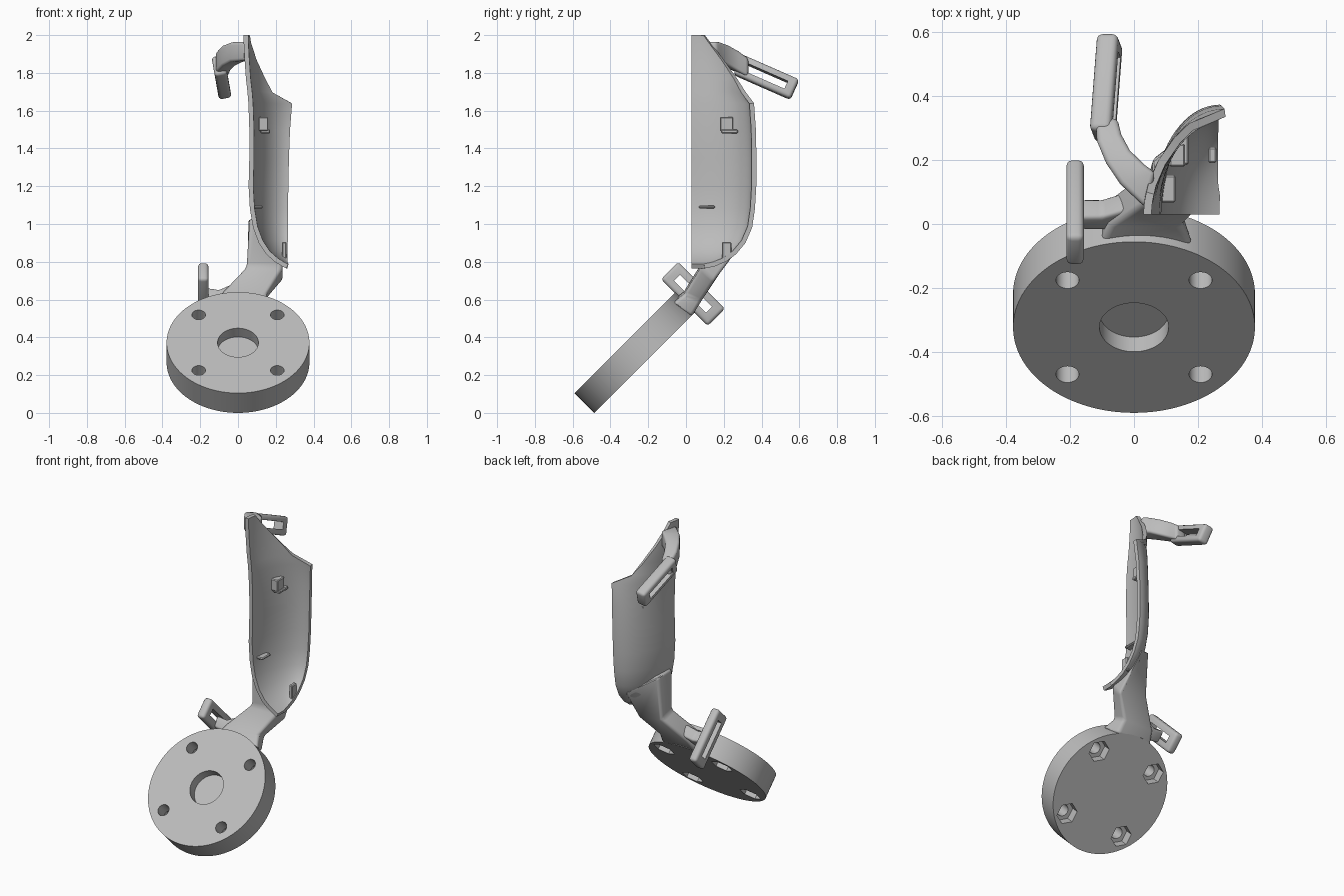
import bpy, bmesh, math
from mathutils import Vector, Matrix

if "Cube" in bpy.data.objects:
    bpy.data.objects.remove(bpy.data.objects["Cube"])

GREY = (0.5, 0.5, 0.5, 1)
mat = bpy.data.materials.new("plain_grey")
mat.use_nodes = True
mat.diffuse_color = GREY
mat.node_tree.nodes["Principled BSDF"].inputs["Base Color"].default_value = GREY


def make(name, bm, matrix=Matrix()):
    bmesh.ops.recalc_face_normals(bm, faces=bm.faces)
    me = bpy.data.meshes.new(name)
    bm.to_mesh(me)
    bm.free()
    me.materials.append(mat)
    ob = bpy.data.objects.new(name, me)
    bpy.context.collection.objects.link(ob)
    ob.matrix_world = matrix
    return ob


def finish(ob, cutters=(), angle=35):
    """Apply modifiers, drop the cutters and shade smooth with sharp edges."""
    for c in cutters:
        c.hide_render = True
        m = ob.modifiers.new("cut", 'BOOLEAN')
        m.operation, m.solver, m.object = 'DIFFERENCE', 'EXACT', c
    bpy.context.view_layer.update()
    deps = bpy.context.evaluated_depsgraph_get()
    me = bpy.data.meshes.new_from_object(ob.evaluated_get(deps))
    ob.modifiers.clear()
    ob.data = me
    for c in cutters:
        bpy.data.objects.remove(c)
    for o in bpy.context.selected_objects:
        o.select_set(False)
    ob.select_set(True)
    bpy.context.view_layer.objects.active = ob
    bpy.ops.object.shade_smooth_by_angle(angle=math.radians(angle))


def bevel(ob, width, segments=3):
    m = ob.modifiers.new("bevel", 'BEVEL')
    m.width, m.segments = width, segments


def box(name, size, matrix):
    bm = bmesh.new()
    bmesh.ops.create_cube(bm, size=1, matrix=Matrix.Diagonal((*size, 1)))
    return make(name, bm, matrix)


def cylinder(name, radius, z0, z1, matrix, x=0, y=0, sides=64):
    bm = bmesh.new()
    bmesh.ops.create_cone(bm, cap_ends=True, segments=sides, radius1=radius, radius2=radius,
                          depth=z1 - z0, matrix=Matrix.Translation((x, y, (z0 + z1) / 2)))
    return make(name, bm, matrix)


def loft(name, rings, width):
    """Closed bar through four-cornered sections."""
    bm = bmesh.new()
    vs = [[bm.verts.new(p) for p in ring] for ring in rings]
    for a, b in zip(vs, vs[1:]):
        for i in range(4):
            j = (i + 1) % 4
            bm.faces.new((a[i], a[j], b[j], b[i]))
    bm.faces.new(vs[0])
    bm.faces.new(vs[-1][::-1])
    ob = make(name, bm)
    bevel(ob, width)
    return ob


def strap_loop(name, size, slot, matrix):
    ob = box(name, size, matrix)
    bevel(ob, 0.018)
    finish(ob, [box("slot_cutter", slot, matrix)])


# Tilted mounting disc: blind centre recess, bolt holes, hexagonal nut pockets
THICK = 0.148
tilt = Matrix.Translation((0, -0.323, 0.372)) @ Matrix.Rotation(math.radians(45), 4, 'X')
disc = cylinder("mounting_disc", 0.378, -THICK, 0, tilt, sides=128)
cuts = [cylinder("recess_cutter", 0.108, -0.065, 0.1, tilt)]
for sx in (-1, 1):
    for sy in (-1, 1):
        x, y = 0.208 * sx, 0.208 * sy
        cuts.append(cylinder("bolt_cutter", 0.036, -0.3, 0.1, tilt, x, y, 32))
        cuts.append(cylinder("nut_cutter", 0.067, -0.3, -0.09, tilt, x, y, 6))
finish(disc, cuts)

# Shell: quarter-round bowl, rows of (height, left x, right x, back y, back limit)
FRONT = 0.03
ROWS = [
    (2.00, 0.030, 0.29, 0.30, 0.10), (1.96, 0.030, 0.29, 0.32, 0.13),
    (1.87, 0.035, 0.29, 0.34, 0.20), (1.77, 0.042, 0.29, 0.35, 0.27),
    (1.70, 0.050, 0.287, 0.355, 0.315), (1.64, 0.055, 0.283, 0.36, 0.36),
    (1.50, 0.060, 0.274, 0.37, 1), (1.35, 0.060, 0.268, 0.373, 1),
    (1.20, 0.056, 0.265, 0.372, 1), (1.08, 0.063, 0.263, 0.365, 1),
    (0.98, 0.080, 0.262, 0.35, 1), (0.90, 0.110, 0.262, 0.315, 1),
    (0.84, 0.150, 0.261, 0.265, 1), (0.80, 0.195, 0.261, 0.21, 1),
    (0.775, 0.235, 0.261, 0.15, 1), (0.765, 0.256, 0.261, 0.10, 1)]
STEPS = 20


def shell_row(row, inset=0):
    z, x0, x1, y1, limit = row
    x0, y1 = x0 + inset, y1 - inset
    end = math.asin(min(1, (limit - FRONT) / (y1 - FRONT)))
    return [Vector((x1 - (x1 - x0) * math.cos(end * i / STEPS),
                    FRONT + (y1 - FRONT) * math.sin(end * i / STEPS), z))
            for i in range(STEPS + 1)]


bm = bmesh.new()
grid = [[bm.verts.new(p) for p in shell_row(r)] for r in ROWS]
for a, b in zip(grid, grid[1:]):
    for i in range(STEPS):
        bm.faces.new((a[i], a[i + 1], b[i + 1], b[i]))
shell = make("shin_shell", bm)
if sum(p.normal.x * p.area for p in shell.data.polygons) > 0:
    shell.data.flip_normals()
solid = shell.modifiers.new("wall", 'SOLIDIFY')
solid.thickness, solid.offset = 0.025, -1
finish(shell, angle=40)

# Bent neck joining disc and shell, trimmed to the bowl
neck = loft("neck", [
    [(-0.11, -0.07, 0.60), (0.19, -0.07, 0.58), (0.15, 0.03, 0.51), (-0.10, 0.03, 0.51)],
    [(-0.08, -0.01, 0.645), (0.15, -0.01, 0.63), (0.14, 0.08, 0.59), (-0.08, 0.08, 0.59)],
    [(0.045, 0.07, 0.775), (0.238, 0.08, 0.77), (0.238, 0.15, 0.70), (0.05, 0.18, 0.74)],
    [(0.062, 0.05, 1.03), (0.22, 0.10, 1.00), (0.21, 0.33, 0.93), (0.055, 0.20, 1.03)]], 0.018)
bm = bmesh.new()
for r in ROWS[8:-1]:
    for p in shell_row(r, 0.012):
        bm.verts.new(p)
    bm.verts.new((0.32, FRONT - 0.06, r[0]))
    bm.verts.new((r[1] + 0.012, FRONT - 0.06, r[0]))
    bm.verts.new((0.32, r[3] - 0.012, r[0]))
hull = bmesh.ops.convex_hull(bm, input=bm.verts)
bmesh.ops.delete(bm, geom=list({v for v in hull["geom_interior"] if isinstance(v, bmesh.types.BMVert)}),
                 context='VERTS')
finish(neck, [make("bowl_cutter", bm)])

# Lower strap loop with its tab
strap_loop("lower_strap_loop", (0.055, 0.13, 0.35), (0.2, 0.045, 0.24),
           Matrix.Translation((-0.184, 0.037, 0.63)) @ Matrix.Rotation(math.radians(45), 4, 'X'))
tab = loft("lower_loop_tab", [
    [(-0.165, -0.02, 0.61), (-0.165, 0.02, 0.665), (-0.165, 0.08, 0.62), (-0.165, 0.03, 0.565)],
    [(-0.10, -0.02, 0.60), (-0.10, 0.02, 0.655), (-0.10, 0.08, 0.61), (-0.10, 0.03, 0.555)],
    [(0.0, -0.02, 0.60), (0.0, 0.05, 0.70), (0.0, 0.11, 0.65), (0.0, 0.03, 0.54)]], 0.012)
finish(tab)

# Upper strap loop on a curved arm
strap_loop("upper_strap_loop", (0.068, 0.33, 0.115), (0.3, 0.23, 0.045),
           Matrix.Translation((-0.087, 0.425, 1.777))
           @ Matrix.Rotation(math.radians(-10), 4, 'Y') @ Matrix.Rotation(math.radians(-24), 4, 'X'))
# sections: centre, horizontal half-width vector, half-height
PATH = [((0.052, 0.105, 1.915), (0.015, 0.055), 0.05), ((-0.005, 0.155, 1.91), (0.038, 0.03), 0.052),
        ((-0.05, 0.21, 1.89), (0.037, 0.02), 0.055), ((-0.078, 0.27, 1.86), (0.038, 0.01), 0.055),
        ((-0.086, 0.33, 1.825), (0.034, 0.0), 0.05)]
rings = []
for c, (wx, wy), h in PATH:
    rings.append([Vector(c) + Vector((sx * wx, sx * wy, sz * h))
                  for sx, sz in ((-1, -1), (1, -1), (1, 1), (-1, 1))])
finish(loft("upper_loop_arm", rings, 0.015))

# Small clips on the inside of the shell
CLIPS = [("upper_clip", (0.05, 0.07, 0.075), (0.135, 0.215, 1.53)),
         ("upper_clip_foot", (0.05, 0.09, 0.02), (0.145, 0.23, 1.49)),
         ("middle_clip", (0.05, 0.085, 0.015), (0.105, 0.11, 1.09)),
         ("lower_clip", (0.025, 0.05, 0.09), (0.245, 0.215, 0.86))]
for name, size, place in CLIPS:
    clip = box(name, size, Matrix.Translation(place))
    bevel(clip, 0.005, 1)
    finish(clip)
